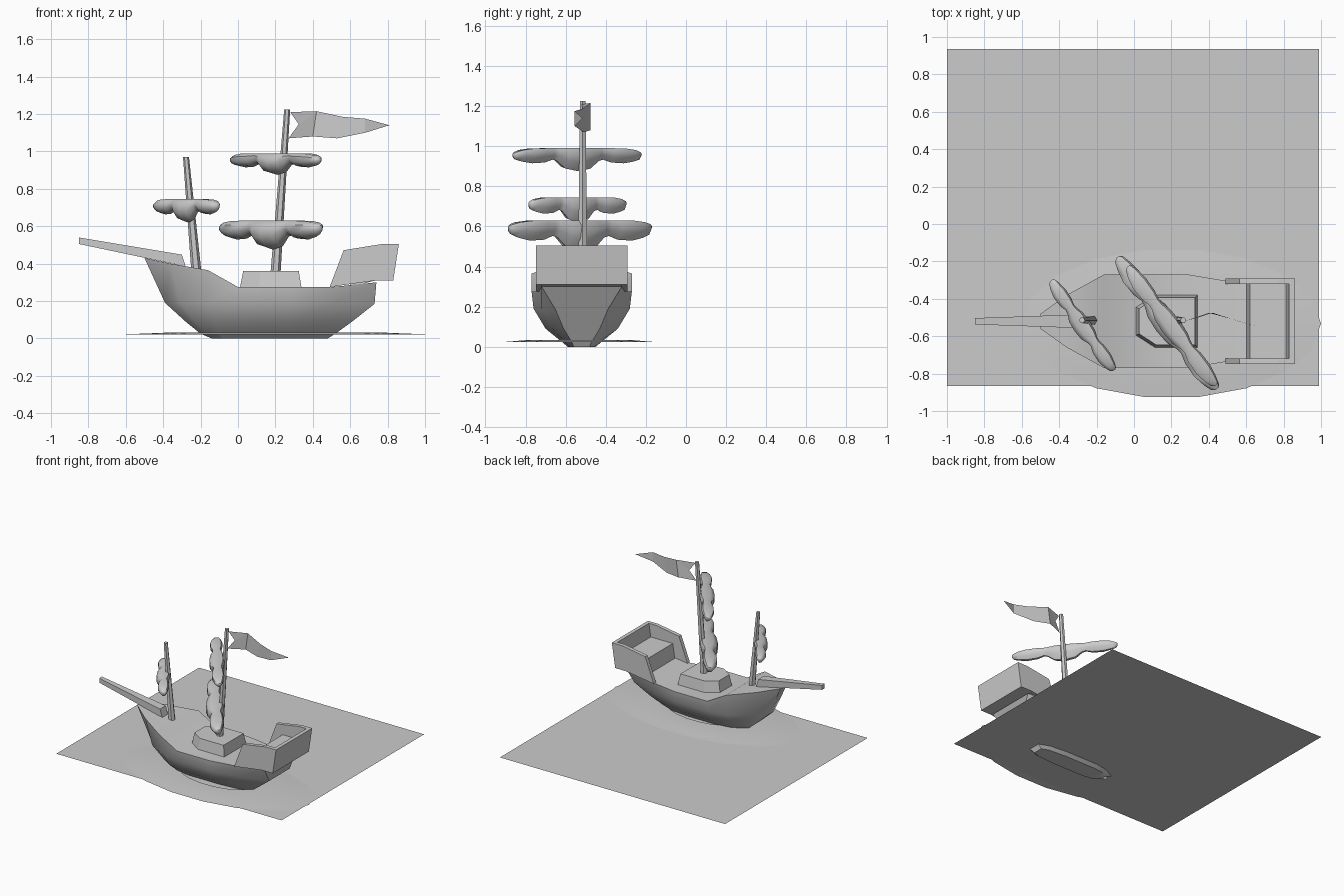
import bpy, bmesh, math
from mathutils import Vector

if "Cube" in bpy.data.objects:
    bpy.data.objects.remove(bpy.data.objects["Cube"])

CY = -0.52  # ship centre line
grey = bpy.data.materials.new("plain grey")
grey.diffuse_color = (0.6, 0.6, 0.6, 1)
grey.use_nodes = True
grey.node_tree.nodes["Principled BSDF"].inputs["Base Color"].default_value = grey.diffuse_color


def build(name, verts, faces, smooth=None, closed=True):
    me = bpy.data.meshes.new(name)
    me.from_pydata([tuple(v) for v in verts], [], faces)
    bm = bmesh.new()
    bm.from_mesh(me)
    bmesh.ops.remove_doubles(bm, verts=bm.verts, dist=1e-5)
    if closed:
        bmesh.ops.recalc_face_normals(bm, faces=bm.faces)
    bm.to_mesh(me)
    bm.free()
    me.materials.append(grey)
    ob = bpy.data.objects.new(name, me)
    bpy.context.collection.objects.link(ob)
    if smooth:
        bpy.ops.object.select_all(action='DESELECT')
        ob.select_set(True)
        bpy.context.view_layer.objects.active = ob
        bpy.ops.object.shade_smooth_by_angle(angle=math.radians(smooth))
    return ob


def loft(name, rings, smooth=None):
    """Skin closed rings of equal length and cap both ends."""
    n = len(rings[0])
    verts = [v for r in rings for v in r]
    faces = [(i*n + j, i*n + (j+1) % n, (i+1)*n + (j+1) % n, (i+1)*n + j)
             for i in range(len(rings) - 1) for j in range(n)]
    faces += [tuple(range(n))[::-1], tuple(range(len(verts) - n, len(verts)))]
    return build(name, verts, faces, smooth)


def slab(name, profile, y0, y1):
    """Extrude an x-z profile between two y values."""
    return loft(name, [[(x, y, z) for x, z in profile] for y in (y0, y1)])


# Water sheet
build("water", [(-1, -0.865, 0.022), (0.99, -0.865, 0.022), (0.99, 0.935, 0.022),
                (-1, 0.935, 0.022)], [(0, 1, 2, 3)], closed=False)

# Foam swell around the hull
N = 18
foam_v, foam_f = [], []
for s, z in ((1, 0.0225), (0.85, 0.027), (0.68, 0.033), (0.4, 0.033)):
    for k in range(N):
        a = 2*math.pi*k/N
        foam_v.append((0.2 + 0.8*s*math.cos(a), -0.532 + 0.4*s*math.sin(a), z))
for r in range(3):
    foam_f += [(r*N + k, r*N + (k+1) % N, (r+1)*N + (k+1) % N, (r+1)*N + k) for k in range(N)]
build("foam", foam_v, foam_f, 60, closed=False)

# Hull: stations of (x, half width, z) from rim to keel
stations = [
    [(-0.50, 0.04, 0.43), (-0.39, 0.03, 0.19), (-0.28, 0.03, 0.09), (-0.20, 0.03, 0.025), (-0.14, 0.02, 0)],
    [(-0.36, 0.14, 0.40), (-0.31, 0.12, 0.19), (-0.23, 0.09, 0.09), (-0.17, 0.05, 0.025), (-0.12, 0.04, 0)],
    [(-0.16, 0.25, 0.365), (-0.15, 0.21, 0.19), (-0.13, 0.155, 0.09), (-0.10, 0.085, 0.025), (-0.08, 0.06, 0)],
    [(0.00, 0.25, 0.275), (0.00, 0.24, 0.19), (0.00, 0.18, 0.09), (0.00, 0.10, 0.025), (0.00, 0.07, 0)],
    [(0.29, 0.25, 0.275), (0.29, 0.24, 0.19), (0.28, 0.18, 0.09), (0.27, 0.10, 0.025), (0.27, 0.07, 0)],
    [(0.50, 0.215, 0.275), (0.50, 0.20, 0.185), (0.46, 0.145, 0.09), (0.43, 0.085, 0.025), (0.42, 0.06, 0)],
    [(0.74, 0.20, 0.30), (0.73, 0.13, 0.185), (0.61, 0.09, 0.09), (0.52, 0.05, 0.025), (0.48, 0.04, 0)],
]
loft("hull", [[(x, CY + w, z) for x, w, z in s] + [(x, CY - w, z) for x, w, z in s[::-1]]
              for s in stations], 35)

# Bowsprit
loft("bowsprit", [[(x0, CY + w, z0), (x0, CY - w, z0), (x1, CY - w, z1), (x1, CY + w, z1)]
                  for x0, z0, x1, z1, w in ((-0.85, 0.54, -0.85, 0.505, 0.017),
                                            (-0.30, 0.448, -0.28, 0.385, 0.036))])

# Deck house with cut front corners
plan = [(0.01, 0.075), (0.11, 0.14), (0.34, 0.14)]
plan = plan + [(x, -w) for x, w in plan[::-1]]
loft("deck_house", [[(0.19 + (x - 0.19)*s, CY + y*s, z) for x, y in plan]
                    for s, z in ((1, 0.27), (0.9, 0.36))])

# Stern castle: side walls, back wall and raised floor
for side in (-1, 1):
    slab("stern_side", [(0.49, 0.275), (0.565, 0.472), (0.77, 0.505), (0.86, 0.505),
                        (0.83, 0.31), (0.735, 0.31)], CY + side*0.228, CY + side*0.198)
slab("stern_back", [(0.83, 0.505), (0.86, 0.505), (0.83, 0.31), (0.80, 0.31)], CY - 0.2, CY + 0.2)
slab("stern_floor", [(0.60, 0.275), (0.62, 0.40), (0.82, 0.40), (0.81, 0.31), (0.735, 0.31)],
     CY - 0.2, CY + 0.2)


# Masts
def mast(name, x0, z0, x1, z1, r0, r1):
    loft(name, [[(x + r*math.cos(k*math.pi/3), -0.515 + r*math.sin(k*math.pi/3), z)
                 for k in range(6)] for x, z, r in ((x0, z0, r0), (x1, z1, r1))], 30)


mast("fore_mast", -0.222, 0.35, -0.278, 0.97, 0.027, 0.016)
mast("main_mast", 0.20, 0.34, 0.263, 1.225, 0.027, 0.016)

# Furled sails: three lobes along a slanted yard (position, depth, thickness)
half = [(0, 1.0, 1.0), (0.2, 0.88, 0.9), (0.33, 0.55, 0.6), (0.40, 0.5, 0.55), (0.52, 0.62, 0.75),
        (0.72, 0.64, 0.8), (0.88, 0.5, 0.6), (0.97, 0.33, 0.4), (1.0, 0.15, 0.15)]
lobes = [(-t, d, w) for t, d, w in half[:0:-1]] + half
section = [(-0.4, 0), (0.4, 0), (0.55, -0.2), (0.45, -0.6), (0.1, -1),
           (-0.35, -0.92), (-0.75, -0.6), (-0.75, -0.22)]


def sail(name, start, end, top, depth, thick):
    a, b = Vector(start), Vector(end)
    along = (b - a).normalized()
    aft = Vector((-along.y, along.x))
    rings = []
    for t, d, w in lobes:
        c = a.lerp(b, (t + 1)/2)
        z0 = top - 0.025*abs(t)**8
        rings.append([(*(c + aft*u*thick*w), z0 + v*depth*d) for u, v in section])
    loft(name, rings, 50)


sail("main_lower_sail", (-0.085, -0.175), (0.445, -0.88), 0.63, 0.155, 0.10)
sail("main_upper_sail", (-0.03, -0.225), (0.44, -0.86), 0.99, 0.115, 0.085)
sail("fore_sail", (-0.44, -0.30), (-0.105, -0.78), 0.745, 0.125, 0.075)

# Pennant with a notch at the mast
top = [(0.28, -0.52, 1.21), (0.42, -0.475, 1.215), (0.56, -0.52, 1.185), (0.68, -0.555, 1.175)]
low = [(0.27, -0.52, 1.07), (0.40, -0.475, 1.08), (0.53, -0.51, 1.07), (0.68, -0.555, 1.10)]
build("pennant", top + low + [(0.325, -0.505, 1.145), (0.81, -0.515, 1.14)],
      [(0, 8, 1), (8, 4, 5), (8, 5, 1), (1, 5, 6, 2), (2, 6, 7, 3), (3, 7, 9)], closed=False)
